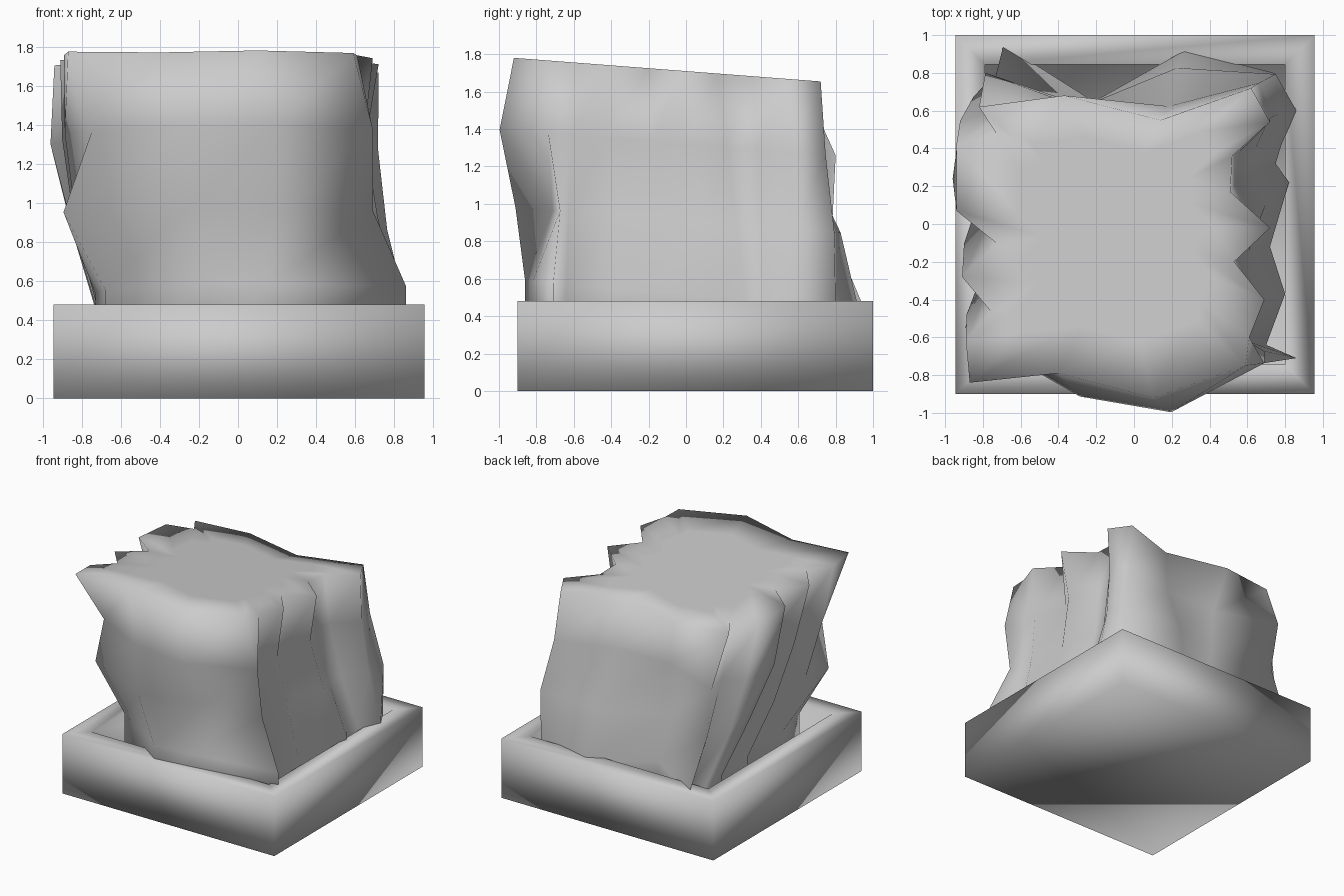
import bpy
import bmesh
from mathutils import Vector

default_cube = bpy.data.objects.get("Cube")
if default_cube:
    bpy.data.objects.remove(default_cube, do_unlink=True)

grey = bpy.data.materials.new("plain grey")
grey.use_nodes = True
grey.diffuse_color = (0.6, 0.6, 0.6, 1)
grey.node_tree.nodes["Principled BSDF"].inputs["Base Color"].default_value = grey.diffuse_color


def finish(bm, name):
    """Turn a bmesh into a fully smooth shaded grey object."""
    bmesh.ops.recalc_face_normals(bm, faces=bm.faces[:])
    for face in bm.faces:
        face.smooth = True
    mesh = bpy.data.meshes.new(name)
    bm.to_mesh(mesh)
    bm.free()
    mesh.materials.append(grey)
    obj = bpy.data.objects.new(name, mesh)
    bpy.context.collection.objects.link(obj)
    return obj


# Tray: a square block with its top inset and sunk
tray_low, tray_high = Vector((-0.945, -0.9, 0)), Vector((0.955, 1.0, 0.48))
wall, floor_height = 0.155, 0.1
bm = bmesh.new()
bmesh.ops.create_cube(bm, size=1)
size, middle = tray_high - tray_low, (tray_low + tray_high) / 2
for vert in bm.verts:
    vert.co = Vector(a * b for a, b in zip(vert.co, size)) + middle
top = max(bm.faces, key=lambda face: face.calc_center_median().z)
bmesh.ops.inset_region(bm, faces=[top], thickness=wall, use_even_offset=True)
sunk = bmesh.ops.extrude_discrete_faces(bm, faces=[top])["faces"][0]
for vert in sunk.verts:
    vert.co.z = floor_height
finish(bm, "tray")

# Pleated block outlines, anticlockwise: front, left pleats, back, right pleats
upper_outline = [
    (-.87, -.84), (-.4, -.79), (.1, -.92), (.59, -.75),
    (.61, -.6), (.69, -.4), (.53, -.2), (.72, -.02), (.51, .17), (.52, .36), (.72, .54),
    (.62, .72), (.14, .55), (-.37, .68), (-.82, .62),
    (-.73, .48), (-.94, .42), (-.94, .07), (-.73, -.1), (-.91, -.28), (-.76, -.46), (-.89, -.62)]
lower_outline = [
    (-.68, -.48), (-.15, -.86), (.15, -.82), (.86, -.71),
    (.7, -.64), (.8, -.37), (.72, -.12), (.82, .22), (.75, .32), (.78, .42), (.86, .6),
    (.74, .8), (.27, .92), (-.2, .64), (-.69, .95),
    (-.62, .84), (-.73, .8), (-.73, .58), (-.6, .44), (-.73, .25), (-.6, .04), (-.73, -.2)]
TILT = 0.077

# Points that stray from the straight blend
FRONT_RIGHT, FRONT_FOLD, FRONT_MIDDLE, FRONT_LEFT = range(4)
LEFT_FRONT_RIDGE, LEFT_RIDGE, RIGHT_RIDGE = 5, 7, 17
BACK_LEFT, BACK_MIDDLE, BACK_FOLD, BACK_RIGHT = range(11, 15)
waist_dents = {
    FRONT_RIGHT: (-.1, .05), FRONT_FOLD: (.03, -.075), FRONT_MIDDLE: (.12, .14),
    FRONT_LEFT: (-.03, .05), LEFT_RIDGE: (-.04, -.04),
    BACK_LEFT: (.1, .02), BACK_MIDDLE: (.05, .03), BACK_FOLD: (.05, -.03),
    BACK_RIGHT: (.05, -.06)}
chest_dents = {
    FRONT_RIGHT: (.11, .07), FRONT_FOLD: (.08, -.1), FRONT_MIDDLE: (.13, -.11),
    FRONT_LEFT: (.06, 0), LEFT_FRONT_RIDGE: (-.03, -.03), LEFT_RIDGE: (-.05, -.07),
    BACK_LEFT: (.05, 0), BACK_MIDDLE: (.05, -.05), BACK_FOLD: (.08, -.05),
    BACK_RIGHT: (.04, .07), RIGHT_RIDGE: (-.04, 0)}


def ring(bm, height, blend, shift=0.0, dents={}):
    """One tilted outline, blended from the upper to the lower shape."""
    verts = []
    for index, (a, b) in enumerate(zip(upper_outline, lower_outline)):
        point = Vector(a).lerp(Vector(b), blend) + Vector(dents.get(index, (0, 0)))
        verts.append(bm.verts.new((point.x + shift, point.y, height - TILT * point.y)))
    return verts


# Block: rings stitched from the floor to the top, then a flat cap
bm = bmesh.new()
rings = [
    ring(bm, 0.16, 1),
    ring(bm, 0.52, 1),
    ring(bm, 0.91, 2 / 3, -0.05, waist_dents),
    ring(bm, 1.32, 1 / 3, -0.05, chest_dents),
    ring(bm, 1.71, 0)]
cap = []
for vert in rings[-1]:
    x, y = vert.co.x * 0.62 - 0.03, vert.co.y * 0.68
    cap.append(bm.verts.new((x, y, 1.71 - TILT * y)))
rings.append(cap)
count = len(upper_outline)
for below, above in zip(rings, rings[1:]):
    for i in range(count):
        j = (i + 1) % count
        bm.faces.new((below[i], below[j], above[j], above[i]))
bm.faces.new(cap)
bm.faces.new(reversed(rings[0]))
finish(bm, "pleated_block")
